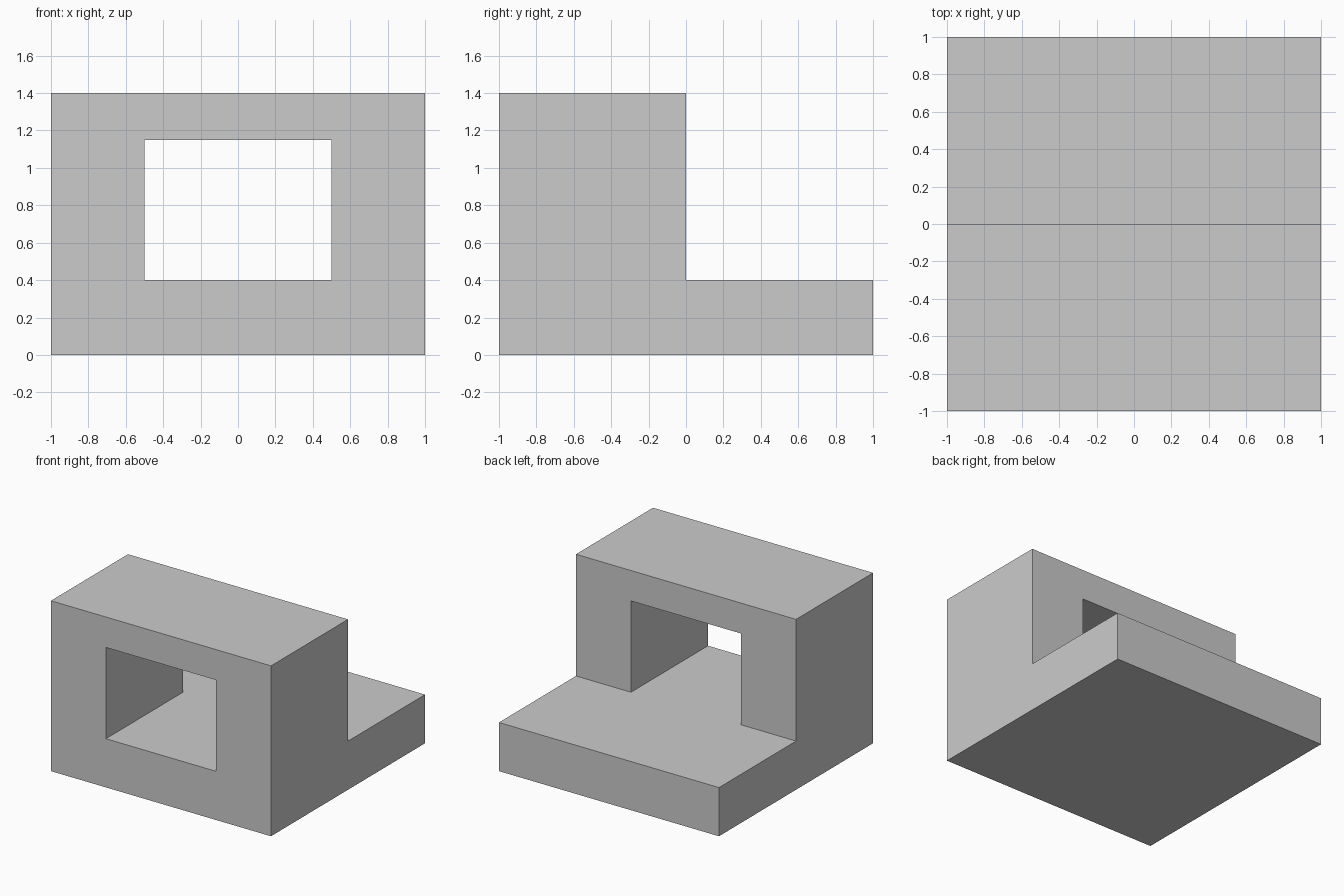
import bpy, bmesh
from mathutils import Vector

if "Cube" in bpy.data.objects:
    bpy.data.objects.remove(bpy.data.objects["Cube"])


def extruded(name, profile, offset):
    """Solid made by sweeping a flat outline along an offset."""
    bm = bmesh.new()
    face = bm.faces.new([bm.verts.new(p) for p in profile])
    geom = bmesh.ops.extrude_face_region(bm, geom=[face], use_keep_orig=True)["geom"]
    moved = [v for v in geom if isinstance(v, bmesh.types.BMVert)]
    bmesh.ops.translate(bm, verts=moved, vec=Vector(offset))
    bmesh.ops.recalc_face_normals(bm, faces=bm.faces)
    mesh = bpy.data.meshes.new(name)
    bm.to_mesh(mesh)
    bm.free()
    obj = bpy.data.objects.new(name, mesh)
    bpy.context.collection.objects.link(obj)
    return obj


FLOOR, TOP, WINDOW_TOP = 0.4, 1.4, 1.15

# Stepped block: low ledge at the back, tall wall at the front
side = [(-1, 0), (1, 0), (1, FLOOR), (0, FLOOR), (0, TOP), (-1, TOP)]
block = extruded("stepped_block", [(-1, y, z) for y, z in side], (2, 0, 0))

# Window through the wall, its floor level with the ledge
opening = [(-0.5, FLOOR), (0.5, FLOOR), (0.5, WINDOW_TOP), (-0.5, WINDOW_TOP)]
cutter = extruded("window_cutter", [(x, -1.2, z) for x, z in opening], (0, 1.4, 0))
cutter.hide_render = True
cutter.hide_set(True)

cut = block.modifiers.new("window", "BOOLEAN")
cut.operation = "DIFFERENCE"
cut.solver = "EXACT"
cut.object = cutter
